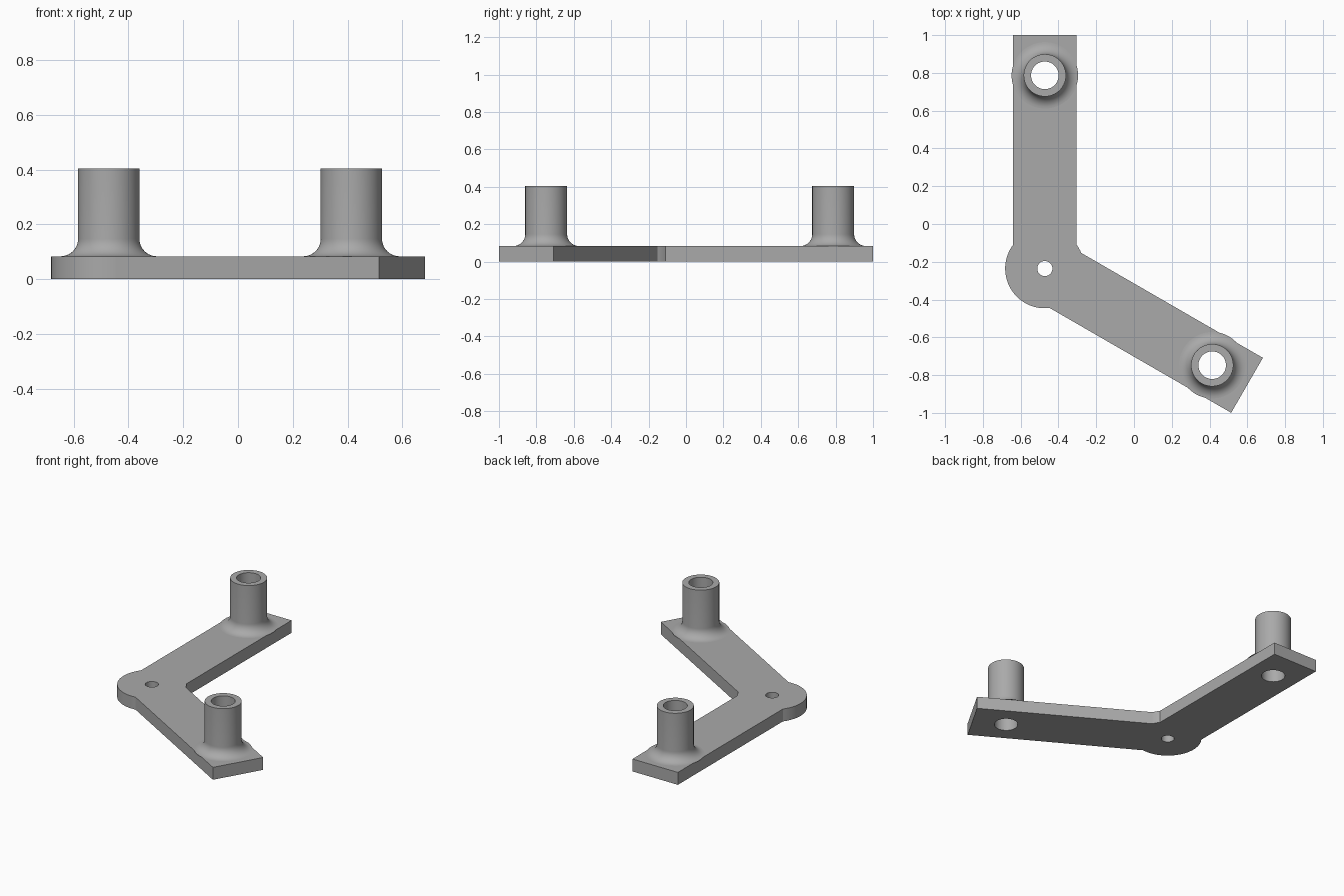
import bpy, bmesh, math
from mathutils import Vector

cube = bpy.data.objects.get("Cube")
if cube:
    bpy.data.objects.remove(cube, do_unlink=True)

# Main dimensions
PIVOT = Vector((-0.472, -0.236))
HALF_WIDTH, ARM_LENGTH, POST_REACH = 0.168, 1.236, 1.023
DISC_R, PIVOT_HOLE_R = 0.21, 0.04
PLATE_H, POST_TOP = 0.083, 0.404
POST_R, BORE_R, FILLET_R = 0.112, 0.073, 0.064
BACK_ARM, FRONT_ARM = math.radians(90), math.radians(-30)

grey = bpy.data.materials.new("grey plastic")
grey.use_nodes = True
colour = (0.4, 0.4, 0.4, 1)
grey.diffuse_color = colour
grey.node_tree.nodes["Principled BSDF"].inputs["Base Color"].default_value = colour


def finish(obj):
    """Give an object its material and smooth shading with sharp edges."""
    obj.data.materials.clear()
    obj.data.materials.append(grey)
    bpy.ops.object.select_all(action='DESELECT')
    obj.select_set(True)
    bpy.context.view_layer.objects.active = obj
    bpy.ops.object.shade_smooth_by_angle(angle=math.radians(30))


def arc(centre, radius, start, end, steps):
    angles = [start + (end - start) * i / steps for i in range(steps + 1)]
    return [centre + radius * Vector((math.cos(a), math.sin(a))) for a in angles]


def circle(centre, radius, steps=64):
    return arc(centre, radius, 0, math.tau, steps)[:-1]


def along(angle, distance, side=0):
    """Point on an arm, measured from the pivot and to its left side."""
    d = Vector((math.cos(angle), math.sin(angle)))
    return PIVOT + d * distance + Vector((-d.y, d.x)) * side


# Bracket plate: two arms meeting at a round elbow, with three through holes
meet = math.asin(HALF_WIDTH / DISC_R)
outline = [along(FRONT_ARM, ARM_LENGTH, -HALF_WIDTH), along(FRONT_ARM, ARM_LENGTH, HALF_WIDTH)]
outline += arc(PIVOT, DISC_R, FRONT_ARM + meet, BACK_ARM - meet, 4)
outline += [along(BACK_ARM, ARM_LENGTH, -HALF_WIDTH), along(BACK_ARM, ARM_LENGTH, HALF_WIDTH)]
outline += arc(PIVOT, DISC_R, BACK_ARM + meet, FRONT_ARM + math.tau - meet, 32)

post_centres = {"back_post": along(BACK_ARM, POST_REACH),
                "front_post": along(FRONT_ARM, POST_REACH)}
loops = [outline, circle(PIVOT, PIVOT_HOLE_R)]
loops += [circle(c, BORE_R) for c in post_centres.values()]

curve = bpy.data.curves.new("bracket_plate", 'CURVE')
curve.dimensions = '2D'
curve.fill_mode = 'BOTH'
curve.extrude = PLATE_H / 2
for points in loops:
    spline = curve.splines.new('POLY')
    spline.points.add(len(points) - 1)
    for target, p in zip(spline.points, points):
        target.co = (p.x, p.y, 0, 1)
    spline.use_cyclic_u = True
plate = bpy.data.objects.new("bracket_plate", curve)
plate.location.z = PLATE_H / 2
bpy.context.collection.objects.link(plate)
bpy.ops.object.select_all(action='DESELECT')
plate.select_set(True)
bpy.context.view_layer.objects.active = plate
bpy.ops.object.convert(target='MESH')
plate = bpy.context.object
bm = bmesh.new()
bm.from_mesh(plate.data)
bmesh.ops.remove_doubles(bm, verts=bm.verts, dist=1e-5)
bmesh.ops.recalc_face_normals(bm, faces=bm.faces)
bm.to_mesh(plate.data)
bm.free()
finish(plate)

# Hollow posts: a lathed profile with a concave fillet at the foot
fillet = arc(Vector((POST_R + FILLET_R, PLATE_H + FILLET_R)), FILLET_R,
             math.pi, math.pi * 1.5, 10)
profile = [Vector((BORE_R, PLATE_H)), Vector((BORE_R, POST_TOP)), Vector((POST_R, POST_TOP))] + fillet
for name, centre in post_centres.items():
    bm = bmesh.new()
    rings = [[bm.verts.new((p.x, p.y, r.y)) for p in circle(Vector((0, 0)), r.x)]
             for r in profile]
    for lower, upper in zip(rings, rings[1:] + rings[:1]):
        for i in range(len(lower)):
            bm.faces.new((lower[i - 1], lower[i], upper[i], upper[i - 1]))
    bmesh.ops.recalc_face_normals(bm, faces=bm.faces)
    mesh = bpy.data.meshes.new(name)
    bm.to_mesh(mesh)
    bm.free()
    post = bpy.data.objects.new(name, mesh)
    post.location = (centre.x, centre.y, 0)
    bpy.context.collection.objects.link(post)
    finish(post)
